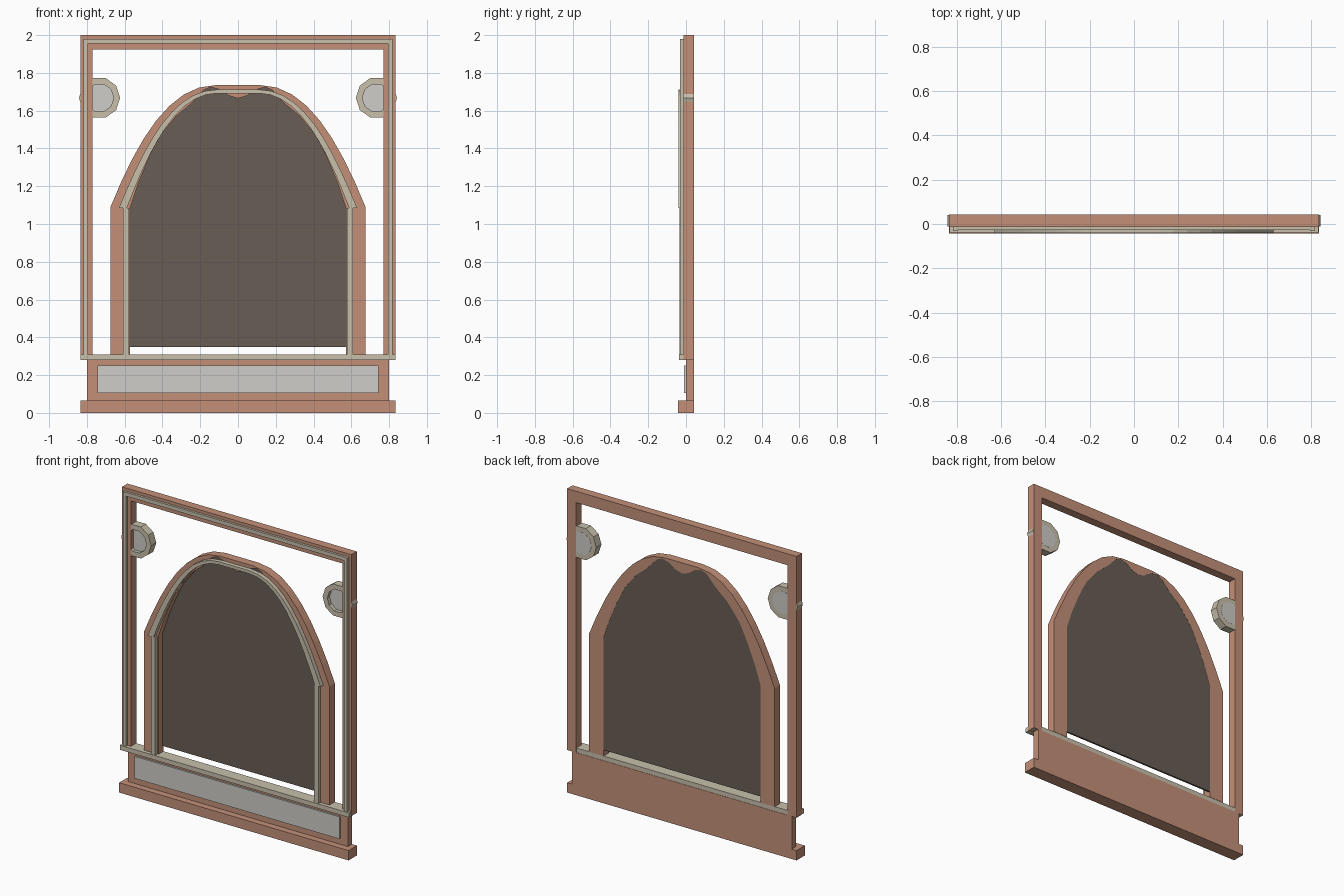
import bpy, bmesh, math

if "Cube" in bpy.data.objects:
    bpy.data.objects.remove(bpy.data.objects["Cube"])

def material(name, rgb):
    m = bpy.data.materials.new(name)
    m.diffuse_color = (*rgb, 1)
    m.use_nodes = True
    m.node_tree.nodes["Principled BSDF"].inputs["Base Color"].default_value = m.diffuse_color
    return m

BROWN = material("terracotta", (0.55, 0.28, 0.19))
CREAM = material("cream", (0.58, 0.53, 0.41))
GREY = material("pale_grey", (0.62, 0.61, 0.58))
DARK = material("dark_panel", (0.14, 0.11, 0.09))

def finish(name, bm, mat):
    bmesh.ops.recalc_face_normals(bm, faces=bm.faces)
    me = bpy.data.meshes.new(name)
    bm.to_mesh(me)
    bm.free()
    me.materials.append(mat)
    ob = bpy.data.objects.new(name, me)
    bpy.context.collection.objects.link(ob)
    return ob

def extrude(bm, faces, depth):
    geo = bmesh.ops.extrude_face_region(bm, geom=faces)["geom"]
    verts = [g for g in geo if isinstance(g, bmesh.types.BMVert)]
    bmesh.ops.translate(bm, verts=verts, vec=(0, depth, 0))

def box(name, x0, x1, y0, y1, z0, z1, mat):
    return prism(name, [(x0, z0), (x1, z0), (x1, z1), (x0, z1)], y0, y1, mat)

def prism(name, pts, y0, y1, mat):
    bm = bmesh.new()
    f = bm.faces.new([bm.verts.new((x, y0, z)) for x, z in pts])
    extrude(bm, [f], y1 - y0)
    return finish(name, bm, mat)

def band(name, outer, inner, y0, y1, mat, closed=False):
    bm = bmesh.new()
    a = [bm.verts.new((x, y0, z)) for x, z in outer]
    b = [bm.verts.new((x, y0, z)) for x, z in inner]
    n = len(a)
    faces = [bm.faces.new((a[i], a[(i + 1) % n], b[(i + 1) % n], b[i]))
             for i in range(n if closed else n - 1)]
    extrude(bm, faces, y1 - y0)
    return finish(name, bm, mat)

def bezier(p, n):
    out = []
    for i in range(n + 1):
        t = i / n
        w = ((1 - t) ** 3, 3 * t * (1 - t) ** 2, 3 * t * t * (1 - t), t ** 3)
        out.append(tuple(sum(w[k] * p[k][j] for k in range(4)) for j in (0, 1)))
    return out

def both(half):
    # right half ending on the centre line, continued to the left
    return half + [(-x, z) for x, z in reversed(half[:-1])]

def ring(cx, cz, r):
    return [(cx + r * math.cos(i * math.tau / 10), cz + r * math.sin(i * math.tau / 10))
            for i in range(10)]

# Base
box("plinth", -0.835, 0.835, -0.043, 0.043, 0, 0.065, BROWN)
box("base_wall", -0.8, 0.8, 0, 0.043, 0.065, 0.28, BROWN)
box("base_inset_panel", -0.745, 0.745, -0.011, 0, 0.105, 0.25, GREY)
box("sill", -0.833, 0.833, -0.038, 0.041, 0.28, 0.31, CREAM)

# Outer rectangular frame and its trim
box("top_beam", -0.835, 0.835, -0.013, 0.043, 1.925, 2.0, BROWN)
box("top_trim", -0.817, 0.817, -0.028, -0.013, 1.955, 1.98, CREAM)
for side, s in (("left", -1), ("right", 1)):
    box(side + "_post", s * 0.77, s * 0.835, -0.013, 0.043, 0.28, 1.925, BROWN)
    box(side + "_post_trim", s * 0.794, s * 0.817, -0.031, -0.013, 0.31, 1.98, CREAM)
    box(side + "_arch_pillar_trim", s * 0.578, s * 0.61, -0.035, -0.013, 0.31, 1.086, CREAM)
    # Ten-sided medallion
    c = (s * 0.733, 1.668)
    band(side + "_medallion_ring", ring(*c, 0.109), ring(*c, 0.075), -0.012, 0.0415, CREAM, True)
    prism(side + "_medallion_disc", ring(*c, 0.075), 0.012, 0.0425, GREY)

# Arch with wavy inner edge
flat = [(0.08, 1.735), (0.04, 1.735), (0, 1.735)]
outer = [(0.675, 0.31)] + bezier([(0.675, 1.09), (0.53, 1.45), (0.36, 1.735), (0.12, 1.735)], 8) + flat
inner = [(0.571, 0.31), (0.571, 1.086), (0.53, 1.21), (0.487, 1.314), (0.45, 1.395),
         (0.413, 1.465), (0.328, 1.57), (0.25, 1.635), (0.18, 1.71), (0.143, 1.725),
         (0.09, 1.71), (0.05, 1.68), (0, 1.665)]
band("arch", both(outer), both(inner), -0.013, 0.043, BROWN)

# Curved trim on the arch
t_out = bezier([(0.63, 1.086), (0.49, 1.43), (0.34, 1.712), (0.11, 1.712)], 10) + [(0, 1.712)]
t_in = bezier([(0.588, 1.086), (0.46, 1.42), (0.32, 1.692), (0.11, 1.692)], 10) + [(0, 1.692)]
band("arch_trim", both(t_out), both(t_in), -0.041, -0.013, CREAM)

# Dark panel filling the arch, raised off the sill
prism("arch_panel", both([(0.571, 0.35)] + inner[1:]), 0.03, 0.042, DARK)
